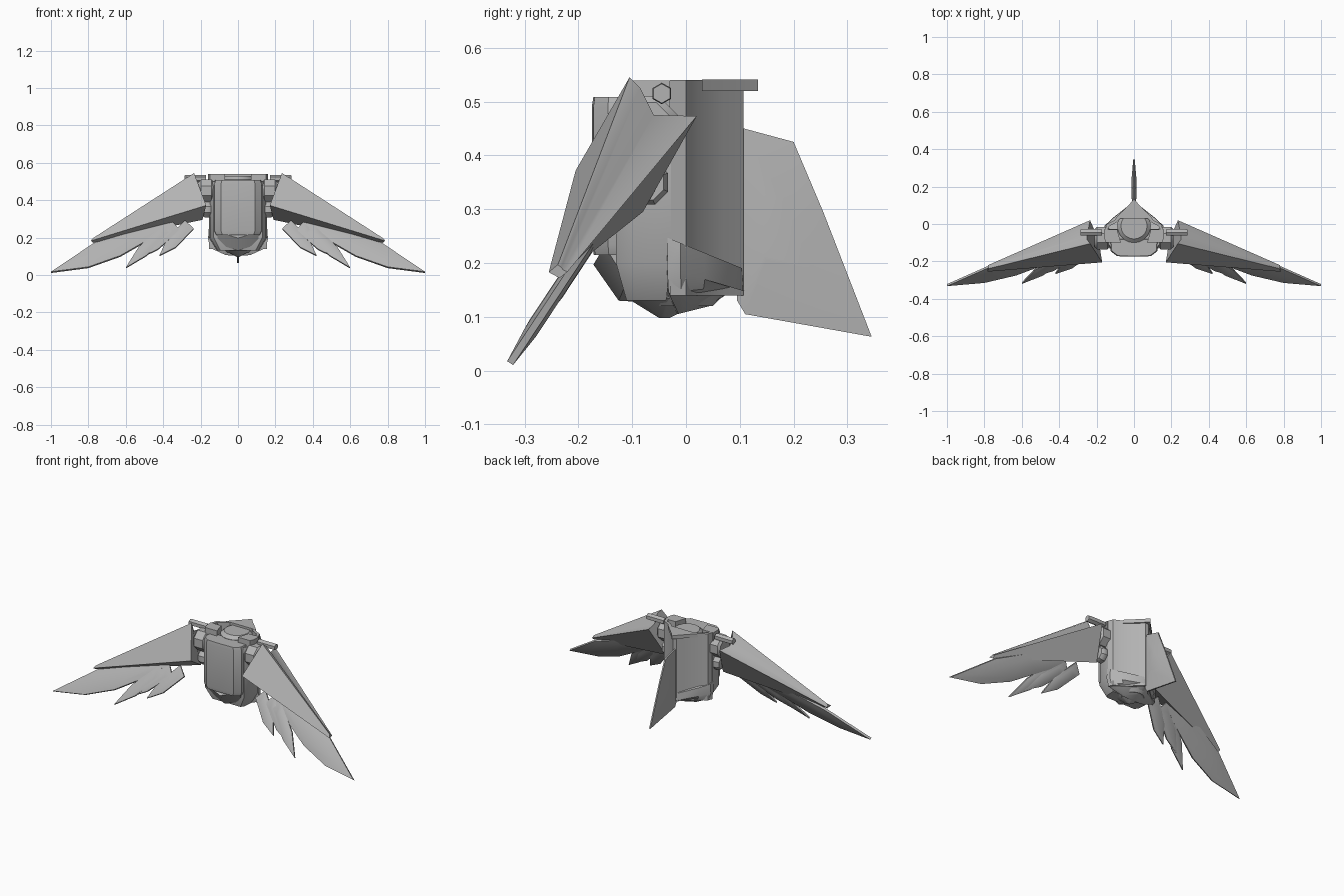
import bpy, bmesh, math
from mathutils import Vector

cube = bpy.data.objects.get("Cube")
if cube:
    bpy.data.objects.remove(cube)

grey = bpy.data.materials.new("plain grey")
grey.use_nodes = True
grey.diffuse_color = (0.45, 0.45, 0.45, 1)
grey.node_tree.nodes["Principled BSDF"].inputs["Base Color"].default_value = (0.45, 0.45, 0.45, 1)


def loft(name, rings, mirror=False, smooth=35):
    """Closed skin through rings with equal point counts."""
    bm = bmesh.new()
    loops = [[bm.verts.new(p) for p in ring] for ring in rings]
    n = len(loops[0])
    for a, b in zip(loops, loops[1:]):
        for i in range(n):
            j = (i + 1) % n
            bm.faces.new((a[i], a[j], b[j], b[i]))
    bm.faces.new(loops[0][::-1])
    bm.faces.new(loops[-1])
    bmesh.ops.recalc_face_normals(bm, faces=bm.faces)
    mesh = bpy.data.meshes.new(name)
    bm.to_mesh(mesh)
    bm.free()
    mesh.materials.append(grey)
    obj = bpy.data.objects.new(name, mesh)
    bpy.context.collection.objects.link(obj)
    if mirror:
        obj.modifiers.new("Mirror", 'MIRROR').use_mirror_merge = False
    bpy.ops.object.select_all(action='DESELECT')
    obj.select_set(True)
    bpy.context.view_layer.objects.active = obj
    bpy.ops.object.shade_smooth_by_angle(angle=math.radians(smooth))
    return obj


def both(half):
    """Complete a half outline (x >= 0) to a symmetric loop."""
    return half + [(-x, y) for x, y in reversed(half) if x > 0.001]


def level(outline, z, scale=1, slope=0, cy=0):
    return [(x * scale, cy + (y - cy) * scale, z + slope * y) for x, y in outline]


def circle(r, cy, n=20):
    return [(r * math.cos(i * math.tau / n), cy + r * math.sin(i * math.tau / n)) for i in range(n)]


# Wedge-shaped back shell, open at the front and top
outer = [(0.155, -0.03), (0.145, 0), (0.105, 0.02), (0.05, 0.068), (0.012, 0.107)]
inner = [(0.001, 0.09), (0.04, 0.062), (0.095, 0.008), (0.13, -0.01), (0.14, -0.03)]
shell = outer + [(-x, y) for x, y in reversed(outer)]
lining = inner[::-1] + [(-x, y) for x, y in inner]
band = shell + lining[::-1]
loft("back_shell", [level(band, 0.14), level(band, 0.54)])

# Pointed rim over the spine
rim = both([(0, 0.134), (0.025, 0.105), (0.1, 0.03), (0.085, 0.02), (0, 0.085)][:3])
loft("spine_rim", [level(rim, 0.52), level(rim, 0.541)])

# Inner torso and neck socket
loft("inner_torso", [level(circle(r, -0.01), z) for r, z in
                     ((0.06, 0.12), (0.09, 0.15), (0.09, 0.51), (0.07, 0.528))])

# Faceted skirt wrapping the bottom of the back
hip = both([(0, 0.108), (0.02, 0.106), (0.11, 0.035), (0.158, -0.01), (0.16, -0.035), (0, -0.04)])
loft("hip_skirt", [level(hip, 0.233, 0.98, -0.4), level(hip, 0.18, 1, -0.3),
                   level(hip, 0.148, 0.93, 0.1), level(hip, 0.109, 0.4, 0.1)])

# Chest with chamfered front
chest = both([(0.0, -0.175), (0.09, -0.172), (0.125, -0.145), (0.13, -0.08), (0, -0.08)])
loft("chest", [level(chest, 0.215, 0.93, 0, -0.12), level(chest, 0.235),
               level(chest, 0.49), level(chest, 0.508, 0.95, 0, -0.12)])
side = both([(0, -0.13), (0.13, -0.13), (0.15, -0.1), (0.155, -0.028), (0, -0.028)])
loft("rib_block", [level(side, 0.13, 0.72, 0, -0.06), level(side, 0.2),
                   level(side, 0.46), level(side, 0.5, 0.95, 0, -0.06)])

# Belly keel coming to a point at the front
keel = [(-0.172, 0.197), (-0.125, 0.13), (-0.075, 0.127), (-0.075, 0.22), (-0.14, 0.22)]
loft("belly_keel", [[(x, y * (1 if x == 0 else 0.88), z + abs(x) * 0.32) for y, z in keel]
                    for x in (-0.11, 0, 0.11)])
loft("belly_point", [level(circle(0.01, -0.04, 8), 0.098),
                     level(circle(0.075, -0.035, 8), 0.135), level(circle(0.08, -0.03, 8), 0.2)])

# Collar blocks behind and beside the neck
collar = [(0.07, -0.1), (0.15, -0.1), (0.16, -0.075), (0.16, -0.03), (0.09, -0.03)]
loft("collar", [level(collar, 0.48), level(collar, 0.539)], mirror=True)


def knuckle(name, x0, x1, cy, cz, r, n=8, bevel=0.8):
    rings = []
    for x, s in ((x0, bevel), (x0 + 0.012, 1), (x1 - 0.012, 1), (x1, bevel)):
        rings.append([(x, cy + r * s * math.cos((i + .5) * math.tau / n),
                       cz + r * s * math.sin((i + .5) * math.tau / n)) for i in range(n)])
    loft(name, rings, mirror=True)


# Shoulder joints and wing pivots
knuckle("shoulder_joint", 0.13, 0.21, -0.075, 0.45, 0.065)
knuckle("lower_joint", 0.14, 0.19, -0.075, 0.35, 0.045)
knuckle("wing_pivot", 0.17, 0.285, -0.045, 0.515, 0.02, 6, 0.9)

# Wing cover: grooved hollow-backed section tapering to the tip
root = [Vector(p) for p in ((0.235, -0.105, 0.545), (0.25, -0.085, 0.525), (0.25, -0.06, 0.475),
                            (0.235, 0.02, 0.473), (0.19, -0.08, 0.295), (0.17, -0.205, 0.372))]
tip = [Vector(p) for p in ((0.775, -0.238, 0.197), (0.78, -0.232, 0.192), (0.78, -0.228, 0.187),
                           (0.78, -0.22, 0.184), (0.775, -0.235, 0.172), (0.785, -0.255, 0.183))]
loft("wing_cover", [root, tip], mirror=True, smooth=50)


def feather(name, outline, lift=0.0, thick=0.013):
    """Blade in the tilted wing plane, with a raised middle."""
    normal = Vector((0, 0.84, -0.54))
    pts = [Vector((x, -0.336 + 0.66 * z, z)) + normal * lift for x, z in outline]
    mid = sum(pts, Vector()) / len(pts)
    rings = []
    for h, s in ((-thick, 0.6), (-thick * 0.5, 1), (thick * 0.5, 1), (thick, 0.6)):
        rings.append([mid + (p - mid) * s + normal * h for p in pts])
    loft(name, rings, mirror=True, smooth=60)


# Flight feathers
feather("long_feather", [(0.32, 0.3), (0.55, 0.26), (0.77, 0.168), (1.0, 0.014), (0.8, 0.04),
                         (0.63, 0.1), (0.42, 0.22)])
for i, (tx, tz, rx, rz, w) in enumerate(((0.6, 0.035, 0.38, 0.25, 0.03),
                                         (0.53, 0.088, 0.33, 0.26, 0.03),
                                         (0.42, 0.105, 0.26, 0.27, 0.032))):
    a, b = Vector((rx, rz)), Vector((tx, tz))
    across = Vector((a.y - b.y, b.x - a.x)).normalized() * w
    m = a.lerp(b, 0.6)
    feather("short_feather_%d" % (i + 1),
            [a + across, m + across, b, m - across, a - across], lift=0.004 * (i - 1), thick=0.01)

# Tail fin, slightly thicker in the middle
fin = [(0.1, 0.452), (0.2, 0.425), (0.255, 0.295), (0.345, 0.063), (0.11, 0.105), (0.095, 0.13)]
cy, cz = 0.17, 0.26
loft("tail_fin", [[(x, cy + (y - cy) * s, cz + (z - cz) * s) for y, z in fin]
                  for x, s in ((-0.014, 0.35), (-0.004, 1), (0.004, 1), (0.014, 0.35))], smooth=60)
